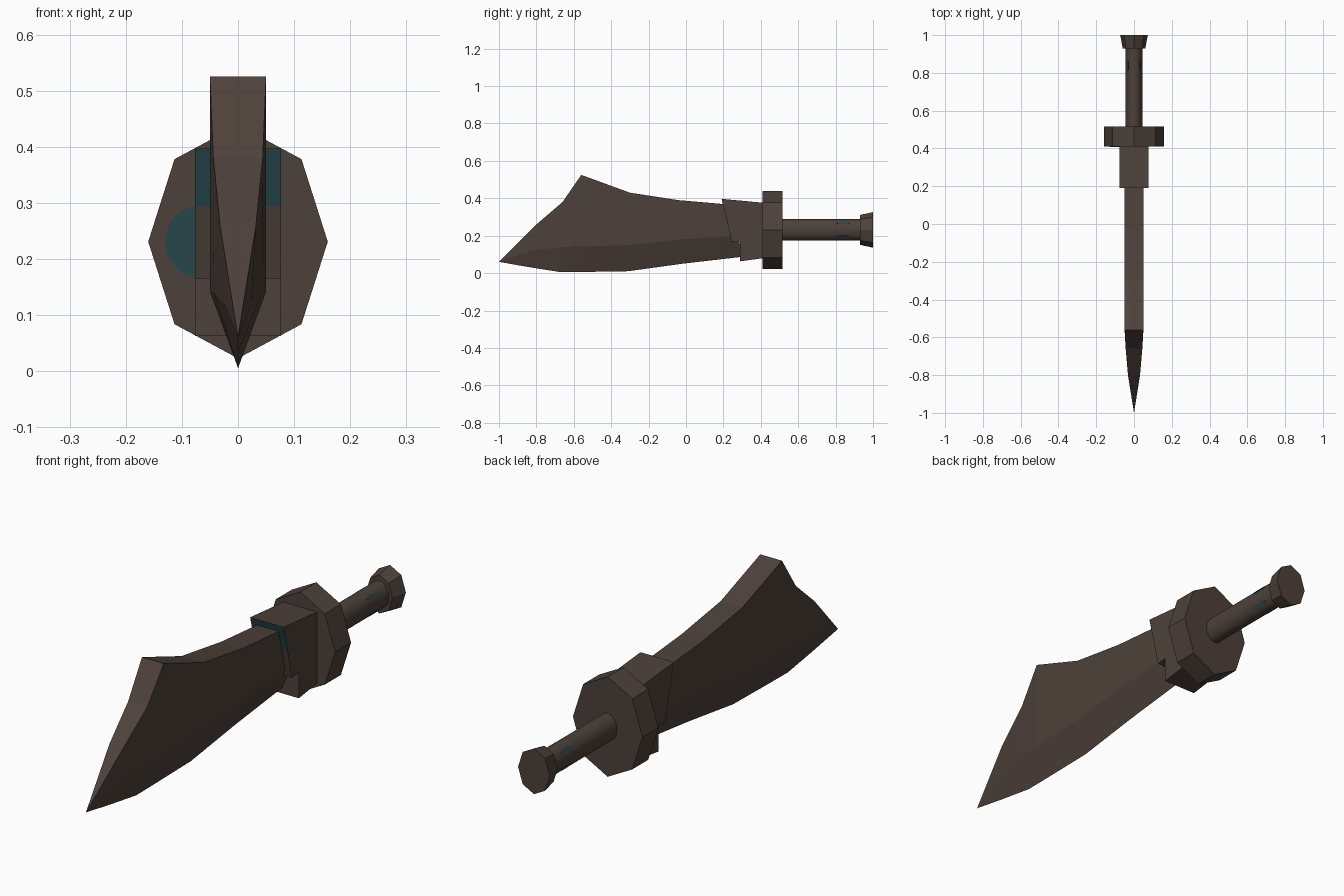
import bpy, bmesh, math
from mathutils import Vector

cube = bpy.data.objects.get("Cube")
if cube:
    bpy.data.objects.remove(cube)

AXIS_Z = 0.231


def material(name, rgb):
    m = bpy.data.materials.new(name)
    m.use_nodes = True
    m.diffuse_color = (*rgb, 1)
    bsdf = m.node_tree.nodes["Principled BSDF"]
    bsdf.inputs["Base Color"].default_value = (*rgb, 1)
    bsdf.inputs["Roughness"].default_value = 0.9
    return m


brown = material("dark brown", (0.075, 0.053, 0.043))
teal = material("deep teal", (0.019, 0.062, 0.070))


def finish(name, bm, *mats):
    bmesh.ops.recalc_face_normals(bm, faces=bm.faces)
    mesh = bpy.data.meshes.new(name)
    bm.to_mesh(mesh)
    bm.free()
    for m in mats:
        mesh.materials.append(m)
    obj = bpy.data.objects.new(name, mesh)
    bpy.context.collection.objects.link(obj)
    return obj


def loft(name, rings, *mats):
    """Skin a list of equal-length rings and close both ends."""
    bm = bmesh.new()
    loops = [[bm.verts.new(p) for p in ring] for ring in rings]
    n = len(loops[0])
    for a, b in zip(loops, loops[1:]):
        for i in range(n):
            j = (i + 1) % n
            bm.faces.new((a[i], a[j], b[j], b[i]))
    bm.faces.new(loops[0])
    bm.faces.new(loops[-1])
    bmesh.ops.remove_doubles(bm, verts=bm.verts, dist=1e-5)
    return finish(name, bm, *mats)


def oval(y, rx, rz, sides, cx=0):
    return [(cx + rx * math.cos(math.tau * i / sides), y,
             AXIS_Z + rz * math.sin(math.tau * i / sides)) for i in range(sides)]


# Blade: cutting edge (y, z), ridge (half width, z), spine (y, z, half width)
stations = [
    ((-0.84, 0.032), (0.024, 0.12), (-0.80, 0.26, 0.032)),
    ((-0.67, 0.005), (0.043, 0.14), (-0.66, 0.38, 0.044)),
    ((-0.56, 0.006), (0.05, 0.142), (-0.56, 0.525, 0.05)),
    ((-0.31, 0.01), (0.05, 0.15), (-0.30, 0.43, 0.05)),
    ((-0.02, 0.05), (0.05, 0.18), (-0.04, 0.39, 0.05)),
    ((0.30, 0.087), (0.05, 0.20), (0.25, 0.365, 0.05)),
]
rings = []
for (ey, ez), (rw, rz), (sy, sz, sw) in stations:
    ry = ey + (sy - ey) * (rz - ez) / (sz - ez)
    rings.append([(0, ey, ez), (rw, ry, rz), (sw, sy, sz),
                  (-sw, sy, sz), (-rw, ry, rz)])

bm = bmesh.new()
loops = [[bm.verts.new(p) for p in ring] for ring in rings]
for a, b in zip(loops, loops[1:]):
    for i in range(5):
        j = (i + 1) % 5
        bm.faces.new((a[i], a[j], b[j], b[i]))
tip = bm.verts.new((0, -1, 0.06))
for i in range(5):
    bm.faces.new((loops[0][i], loops[0][(i + 1) % 5], tip))
bm.faces.new(loops[-1])
finish("blade", bm, brown)

# Stepped collar, teal on the upper part of its front
profile = [(0.19, 0.397), (0.2145, 0.295), (0.245, 0.165), (0.29, 0.17),
           (0.29, 0.063), (0.415, 0.08), (0.415, 0.376)]
collar = loft("collar", [[(x, y, z) for y, z in profile] for x in (-0.077, 0.077)],
              brown, teal)
for f in collar.data.polygons:
    if f.normal.y < -0.5 and f.center.z > 0.295:
        f.material_index = 1

# Guard, grip and pommel
loft("guard", [oval(y, 0.16, 0.208, 8) for y in (0.41, 0.515)], brown)
grip = loft("grip", [oval(y, 0.044, 0.057, 16) for y in (0.51, 0.94)], brown)
loft("pommel", [oval(0.93, 0.06, 0.08, 8), oval(1.0, 0.073, 0.095, 8)], brown)

bpy.ops.object.select_all(action='DESELECT')
grip.select_set(True)
bpy.context.view_layer.objects.active = grip
bpy.ops.object.shade_smooth_by_angle(angle=math.radians(35))

# Round inlay on the front of the guard
loft("guard_inlay", [oval(y, 0.062, 0.064, 24, -0.068) for y in (0.408, 0.412)], teal)

# Small inlays along the grip
for side, label in ((1, "left"), (-1, "right")):
    for up, level in ((1, "upper"), (-1, "lower")):
        ends = []
        for y, grow in ((0.80, 0.3), (0.82, 1), (0.86, 1), (0.88, 0.3)):
            ring = []
            for scale, sign in ((1.015, -1), (1.015, 1), (0.96, 1), (0.96, -1)):
                a = up * math.radians(40) + sign * grow * math.radians(7)
                ring.append(Vector((side * 0.044 * scale * math.cos(a), y,
                                    AXIS_Z + 0.057 * scale * math.sin(a))))
            ends.append(ring)
        loft(f"grip_inlay_{label}_{level}", ends, teal)
